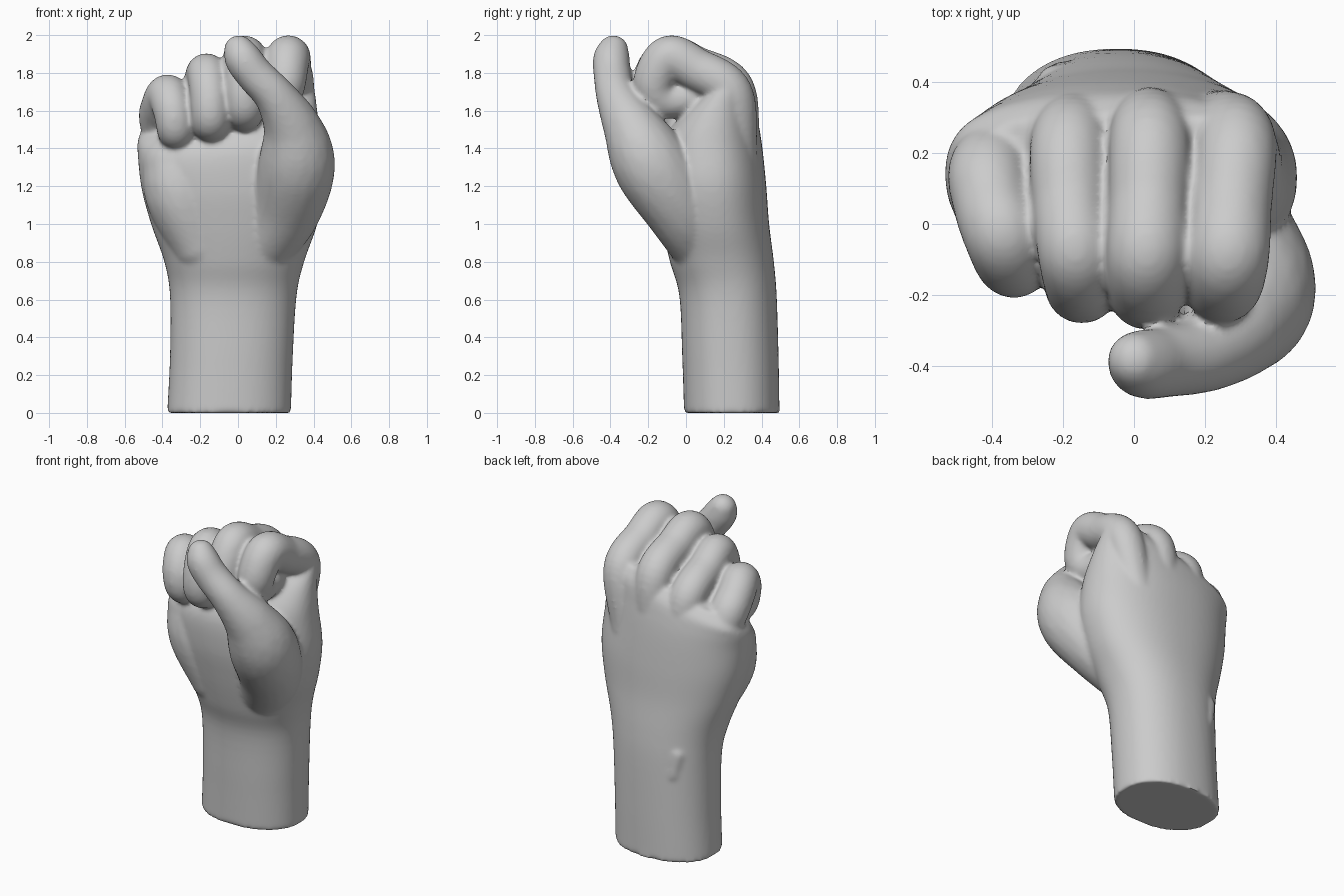
import bpy, bmesh, math
from mathutils import Vector, Matrix

cube = bpy.data.objects.get("Cube")
if cube:
    bpy.data.objects.remove(cube, do_unlink=True)

skin = bpy.data.materials.new("plain grey")
skin.use_nodes = True
grey = (0.6, 0.6, 0.6, 1)
skin.diffuse_color = grey
skin.node_tree.nodes["Principled BSDF"].inputs["Base Color"].default_value = grey

bm = bmesh.new()


def spline(points, steps):
    """Catmull-Rom samples through tuples of any length."""
    pts = [Vector(p) for p in points]
    pts = [pts[0] * 2 - pts[1]] + pts + [pts[-1] * 2 - pts[-2]]
    out = []
    for a, b, c, d in zip(pts, pts[1:], pts[2:], pts[3:]):
        for i in range(steps):
            t = i / steps
            out.append(0.5 * (2 * b + (c - a) * t + (2 * a - 5 * b + 4 * c - d) * t * t
                              + (3 * b - a - 3 * c + d) * t ** 3))
    return out + [pts[-2]]


def limb(points, steps=10):
    """Rounded limb: closely spaced balls along a path of (x, y, z, radius)."""
    for p in spline(points, steps):
        bmesh.ops.create_icosphere(bm, subdivisions=3, radius=p[3],
                                   matrix=Matrix.Translation(p[:3]))


def loft(rings, sides=64):
    """Closed body from rings of (z, x min, x max, y front, y back, slant)."""
    loops = []
    for z, x0, x1, y0, y1, slant in rings:
        loop = []
        for i in range(sides):
            a = math.tau * i / sides
            c, s = math.cos(a), math.sin(a)
            x = (x0 + x1) / 2 + (x1 - x0) / 2 * math.copysign(abs(c) ** 0.9, c)
            y = (y0 + y1) / 2 + (y1 - y0) / 2 * math.copysign(abs(s) ** 0.9, s)
            loop.append(bm.verts.new((x, y, z + slant * x)))
        loops.append(loop)
    for low, high in zip(loops, loops[1:]):
        for i in range(sides):
            j = (i + 1) % sides
            bm.faces.new((low[i], low[j], high[j], high[i]))
    bm.faces.new(loops[0][::-1])
    bm.faces.new(loops[-1])


# Forearm, wrist and palm
loft(spline([
    (0.0, -0.375, 0.28, -0.01, 0.495, 0),
    (0.3, -0.36, 0.29, -0.02, 0.49, 0),
    (0.62, -0.36, 0.31, -0.035, 0.48, 0),
    (0.8, -0.39, 0.35, -0.085, 0.465, 0),
    (1.0, -0.46, 0.42, -0.13, 0.44, 0),
    (1.2, -0.51, 0.46, -0.16, 0.425, 0.03),
    (1.4, -0.53, 0.44, -0.15, 0.405, 0.08),
    (1.53, -0.53, 0.42, -0.06, 0.385, 0.16),
    (1.63, -0.5, 0.4, 0.08, 0.36, 0.25),
    (1.7, -0.42, 0.35, 0.16, 0.31, 0.3)], 5))

# Curled fingers: back of hand, knuckle, bent joint, lower joint, tip
limb([(0.22, 0.28, 1.35, .1), (0.285, 0.24, 1.69, .115), (0.275, 0.05, 1.82, .115),
      (0.265, -0.09, 1.88, .118), (0.25, -0.17, 1.75, .11), (0.23, -0.12, 1.66, .1),
      (0.22, 0.02, 1.66, .09)])
limb([(0.04, 0.29, 1.35, .1), (0.045, 0.25, 1.71, .115), (0.04, 0.05, 1.83, .113),
      (0.035, -0.09, 1.88, .115), (0.035, -0.18, 1.75, .11), (0.035, -0.17, 1.61, .105),
      (0.03, 0.0, 1.58, .1)])
limb([(-0.13, 0.28, 1.3, .1), (-0.18, 0.24, 1.62, .112), (-0.18, 0.05, 1.74, .108),
      (-0.165, -0.08, 1.795, .108), (-0.15, -0.165, 1.68, .105), (-0.145, -0.16, 1.55, .103),
      (-0.14, 0.0, 1.52, .1)])
limb([(-0.32, 0.24, 1.25, .1), (-0.405, 0.16, 1.53, .115), (-0.4, 0.06, 1.63, .112),
      (-0.37, -0.03, 1.68, .112), (-0.345, -0.1, 1.6, .105), (-0.33, -0.09, 1.5, .1),
      (-0.32, 0.03, 1.48, .1)])

# Thumb with its fleshy base
limb([(0.13, 0.09, 0.87, .16), (0.25, -0.03, 1.08, .19), (0.31, -0.18, 1.31, .205),
      (0.29, -0.28, 1.5, .155), (0.2, -0.365, 1.67, .11), (0.09, -0.39, 1.79, .1),
      (0.03, -0.395, 1.87, .098), (0.005, -0.385, 1.92, .08)])

# Heel of the palm and wrist bone
limb([(-0.2, 0.07, 0.9, .16), (-0.3, 0.05, 1.15, .19), (-0.34, 0.06, 1.32, .17)])
limb([(-0.2, 0.41, 0.55, .05), (-0.22, 0.395, 0.68, .055)])

mesh = bpy.data.meshes.new("fist")
bm.to_mesh(mesh)
bm.free()
mesh.materials.append(skin)
fist = bpy.data.objects.new("fist", mesh)
bpy.context.collection.objects.link(fist)

# Fuse the parts into one smooth skin
remesh = fist.modifiers.new("fuse", 'REMESH')
remesh.mode = 'VOXEL'
remesh.voxel_size = 0.013
remesh.use_smooth_shade = True
soften = fist.modifiers.new("soften", 'SMOOTH')
soften.factor = 0.5
soften.iterations = 8

bpy.context.view_layer.objects.active = fist
fist.select_set(True)
for name in ("fuse", "soften"):
    bpy.ops.object.modifier_apply(modifier=name)
bpy.ops.object.shade_smooth_by_angle(angle=math.radians(50))
